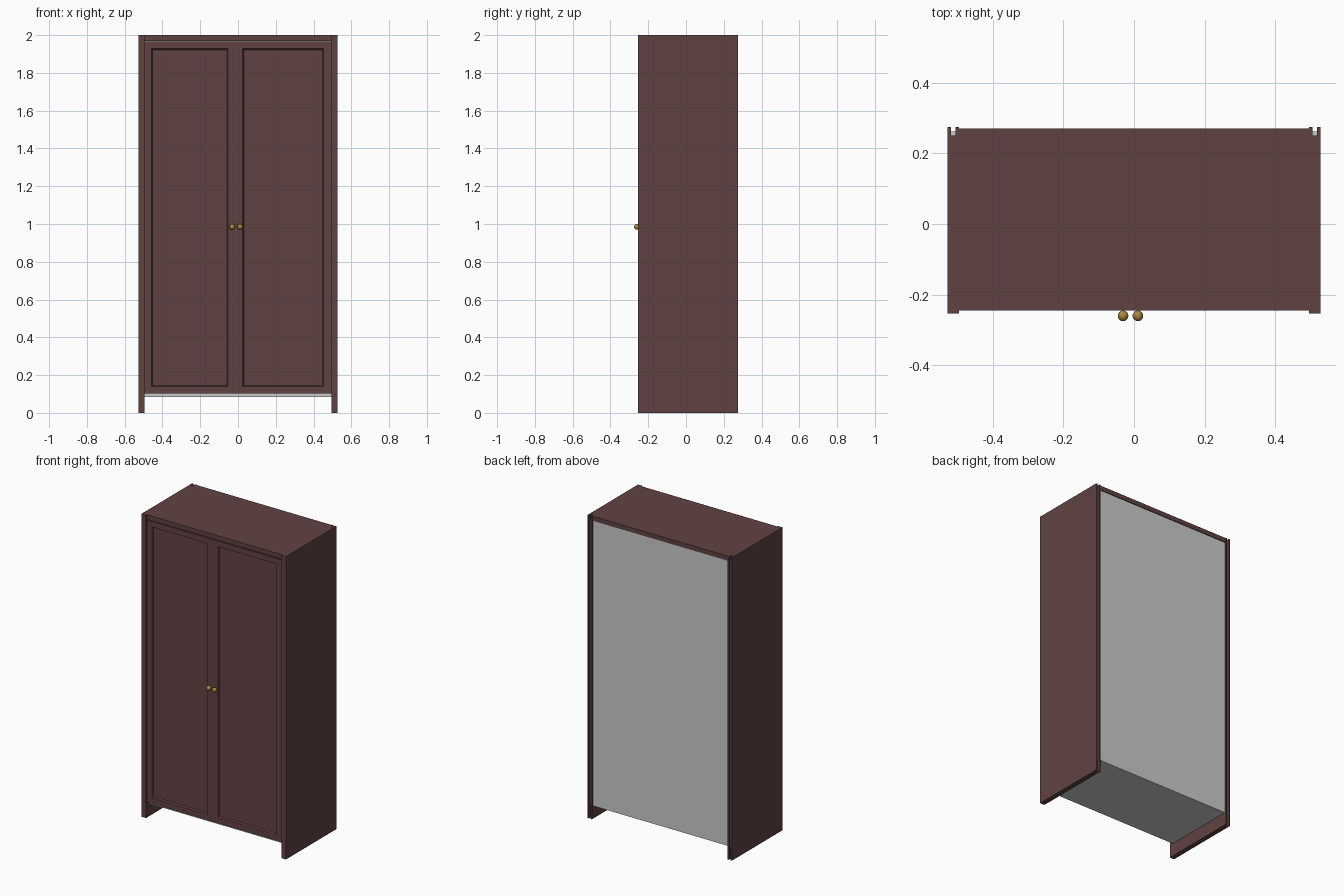
import bpy, bmesh

if "Cube" in bpy.data.objects:
    bpy.data.objects.remove(bpy.data.objects["Cube"])


def material(name, rgb):
    m = bpy.data.materials.new(name)
    m.diffuse_color = (*rgb, 1)
    m.use_nodes = True
    m.node_tree.nodes["Principled BSDF"].inputs["Base Color"].default_value = m.diffuse_color
    return m


BROWN = material("dark_wood", (0.12, 0.055, 0.055))
BRASS = material("brass", (0.40, 0.24, 0.05))


def finish(name, bm, mat=None):
    bmesh.ops.recalc_face_normals(bm, faces=bm.faces)
    me = bpy.data.meshes.new(name)
    bm.to_mesh(me)
    bm.free()
    ob = bpy.data.objects.new(name, me)
    bpy.context.collection.objects.link(ob)
    if mat:
        me.materials.append(mat)
    return ob


def box(name, x, y, z, mat=None):
    bm = bmesh.new()
    bmesh.ops.create_cube(bm, size=1)
    for v in bm.verts:
        v.co = [(a + b) / 2 + c * (b - a) for c, (a, b) in zip(v.co, (x, y, z))]
    return finish(name, bm, mat)


def side_panel(name, s):
    # floor plan with a shallow groove in the back edge, extruded upwards
    plan = [(0.495, -0.253), (0.528, -0.253), (0.528, 0.275), (0.518, 0.275),
            (0.518, 0.25), (0.505, 0.25), (0.505, 0.275), (0.495, 0.275)]
    bm = bmesh.new()
    face = bm.faces.new([bm.verts.new((s * x, y, 0)) for x, y in plan])
    new = bmesh.ops.extrude_face_region(bm, geom=[face])["geom"]
    bmesh.ops.translate(bm, vec=(0, 0, 2),
                        verts=[g for g in new if isinstance(g, bmesh.types.BMVert)])
    finish(name, bm, BROWN)


# sides, with the grey core showing in the back grooves
for side, s in (("left", -1), ("right", 1)):
    side_panel(side + "_side_panel", s)
    box(side + "_groove_strip", sorted((s * 0.505, s * 0.518)), (0.25, 0.262), (0.085, 1.97))

# carcass and top board
box("carcass", (-0.495, 0.495), (-0.225, 0.265), (0.085, 1.97))
box("top_board", (-0.495, 0.495), (-0.245, 0.27), (1.97, 2.0), BROWN)

# door front: grid of faces, two of them sunk as panels
bm = bmesh.new()
xs = (-0.495, -0.457, -0.052, 0.025, 0.452, 0.495)
zs = (0.102, 0.14, 1.928, 1.965)
grid = [[bm.verts.new((x, -0.245, z)) for x in xs] for z in zs]
panels = []
for r in range(3):
    for c in range(5):
        f = bm.faces.new((grid[r][c], grid[r][c + 1], grid[r + 1][c + 1], grid[r + 1][c]))
        if r == 1 and c in (1, 3):
            panels.append(f)
rim = [e for e in bm.edges if e.is_boundary]
new = bmesh.ops.extrude_edge_only(bm, edges=rim)["geom"]
bmesh.ops.translate(bm, vec=(0, 0.02, 0),
                    verts=[g for g in new if isinstance(g, bmesh.types.BMVert)])
bmesh.ops.contextual_create(bm, geom=[g for g in new if isinstance(g, bmesh.types.BMEdge)])
bmesh.ops.inset_individual(bm, faces=panels, thickness=0.008)
for f in panels:
    bmesh.ops.translate(bm, vec=(0, 0.01, 0), verts=f.verts)
finish("doors", bm, BROWN)

# round knobs
for side, x in (("left", -0.031), ("right", 0.011)):
    bm = bmesh.new()
    bmesh.ops.create_uvsphere(bm, u_segments=24, v_segments=16, radius=0.015)
    bmesh.ops.translate(bm, vec=(x, -0.26, 0.985), verts=bm.verts)
    for f in bm.faces:
        f.smooth = True
    finish(side + "_knob", bm, BRASS)
